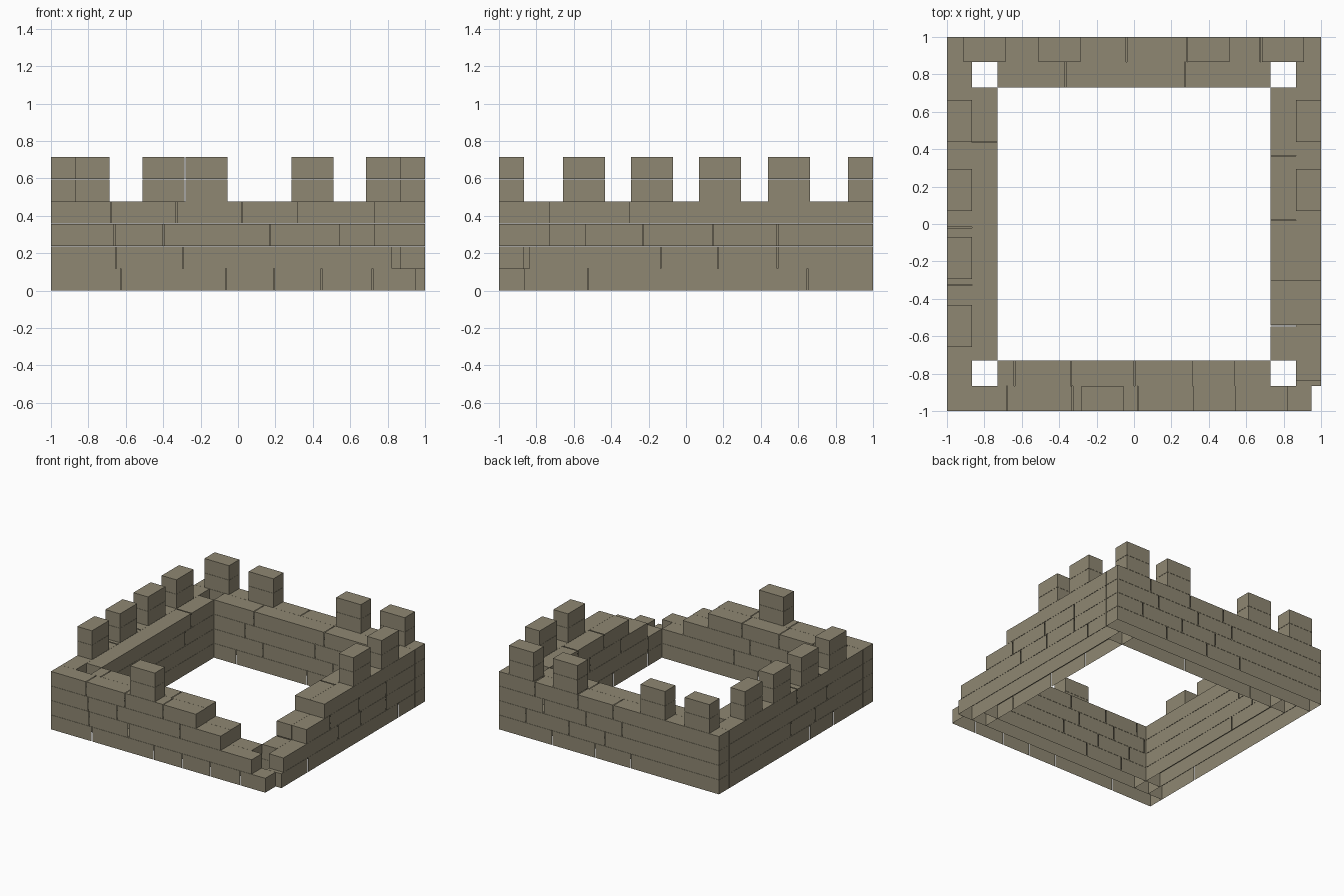
import bpy, bmesh
from mathutils import Matrix, Vector

cube = bpy.data.objects.get("Cube")
if cube:
    bpy.data.objects.remove(cube)

# Single stone colour
stone = bpy.data.materials.new("weathered stone")
stone.use_nodes = True
STONE = (0.275, 0.245, 0.17, 1)
stone.diffuse_color = STONE
stone.node_tree.nodes["Principled BSDF"].inputs["Base Color"].default_value = STONE

OUT, MID, INN = 1.0, 0.866, 0.73      # outer face, layer split, inner face
PITCH, HEIGHT = 0.1192, 0.1178        # course spacing and brick height
GAP = 0.005                           # upright joints
SEAM = 0.001                          # between the two layers


def brick(bm, axis, depth, start, end, z, open_start=False, open_end=False):
    """Hollow brick with no underside, optionally open at its joints."""
    a, b = sorted(depth)
    lo, hi = Vector((start, a, z)), Vector((end, b, z + HEIGHT))
    if axis == "y":
        lo, hi = lo.yxz, hi.yxz
    verts = bmesh.ops.create_cube(bm, size=1, matrix=Matrix.Translation((lo + hi) / 2)
                                  @ Matrix.Diagonal((*(hi - lo), 1)))["verts"]
    along = Vector((1, 0, 0)) if axis == "x" else Vector((0, 1, 0))
    removed = []
    for face in {f for v in verts for f in v.link_faces}:
        face.normal_update()
        side = face.normal.dot(along)
        if (face.normal.z < -0.5 or (open_start and side < -0.5)
                or (open_end and side > 0.5)):
            removed.append(face)
    bmesh.ops.delete(bm, geom=removed, context="FACES")


def finish(bm, name):
    mesh = bpy.data.meshes.new(name)
    bm.to_mesh(mesh)
    bm.free()
    mesh.materials.append(stone)
    obj = bpy.data.objects.new(name, mesh)
    bpy.context.collection.objects.link(obj)


def wall(name, axis, depth, starts, ends, joints):
    """Four courses of bricks, split at the joints of each course."""
    bm = bmesh.new()
    for row, (start, end, cuts) in enumerate(zip(starts, ends, joints)):
        marks = [start] + [c for c in sorted(cuts) if start < c < end] + [end]
        last = len(marks) - 2
        for i, (a, b) in enumerate(zip(marks, marks[1:])):
            a += GAP / 2 if i else 0
            b -= GAP / 2 if i < last else 0
            brick(bm, axis, depth, a, b, row * PITCH, i > 0, i < last)
    finish(bm, name)


def merlons(name, axis, depth, centres):
    """Two stacked bricks for each battlement."""
    bm = bmesh.new()
    for c in centres:
        for row in (4, 5):
            brick(bm, axis, depth, c - 0.112, c + 0.112, row * PITCH)
    finish(bm, name)


def bond(top_joints, shift):
    """Staggered joints beneath a given top course."""
    return [[j + s for j in top_joints] for s in (-shift, shift / 2, -shift / 2, 0)]


OUTER_LOW, OUTER_HIGH = (-OUT, -MID - SEAM), (MID + SEAM, OUT)
INNER_LOW, INNER_HIGH = (-MID, -INN), (INN, MID)

# Front wall, stepped down towards the broken corner
wall("front_wall_outer", "x", OUTER_LOW, [-OUT] * 4, [0.948, 0.824, 0.543, 0.317],
     [[-0.627, -0.065, 0.193, 0.447, 0.72], [-0.653, -0.295],
      [-0.66, -0.398, 0.17], [-0.68, -0.328, 0.02]])
wall("front_wall_inner", "x", INNER_LOW, [-INN] * 4, [INN, INN, 0.54, 0.313],
     bond([-0.64, -0.337, 0.003], 0.15))

# Side wall, stepped at its front end
wall("left_side_wall_outer", "y", OUTER_HIGH, [-MID, -0.838, -0.54, -0.305], [MID] * 4,
     [[-0.525, 0.65], [-0.135, 0.17, 0.49], [-0.23, 0.145, 0.49], []])
wall("left_side_wall_inner", "y", INNER_HIGH, [-INN, -INN, -0.54, -0.305], [INN] * 4,
     [[-0.545, -0.1, 0.3], [-0.545, 0.1, 0.45], [-0.2, 0.2], [0.02, 0.365]])

# Back wall
wall("back_wall_outer", "x", OUTER_HIGH, [-OUT] * 4, [OUT] * 4,
     bond([-0.04, 0.285, 0.675], 0.16))
wall("back_wall_inner", "x", INNER_HIGH, [-INN] * 4, [INN] * 4,
     bond([-0.367, 0.273], 0.16))

# Opposite side wall
wall("right_side_wall_outer", "y", OUTER_LOW, [-MID] * 4, [MID] * 4,
     bond([-0.325, -0.018], 0.16))
wall("right_side_wall_inner", "y", INNER_LOW, [-INN] * 4, [INN] * 4,
     bond([0.437], 0.16))

# Battlements
merlons("front_merlon", "x", OUTER_LOW, [-0.168])
merlons("back_merlons", "x", OUTER_HIGH, [-0.8, -0.398, 0.398, 0.797])
merlons("left_side_merlons", "y", OUTER_HIGH, [0.182, 0.55])
merlons("right_side_merlons", "y", OUTER_LOW, [-0.546, -0.182, 0.182, 0.55])
